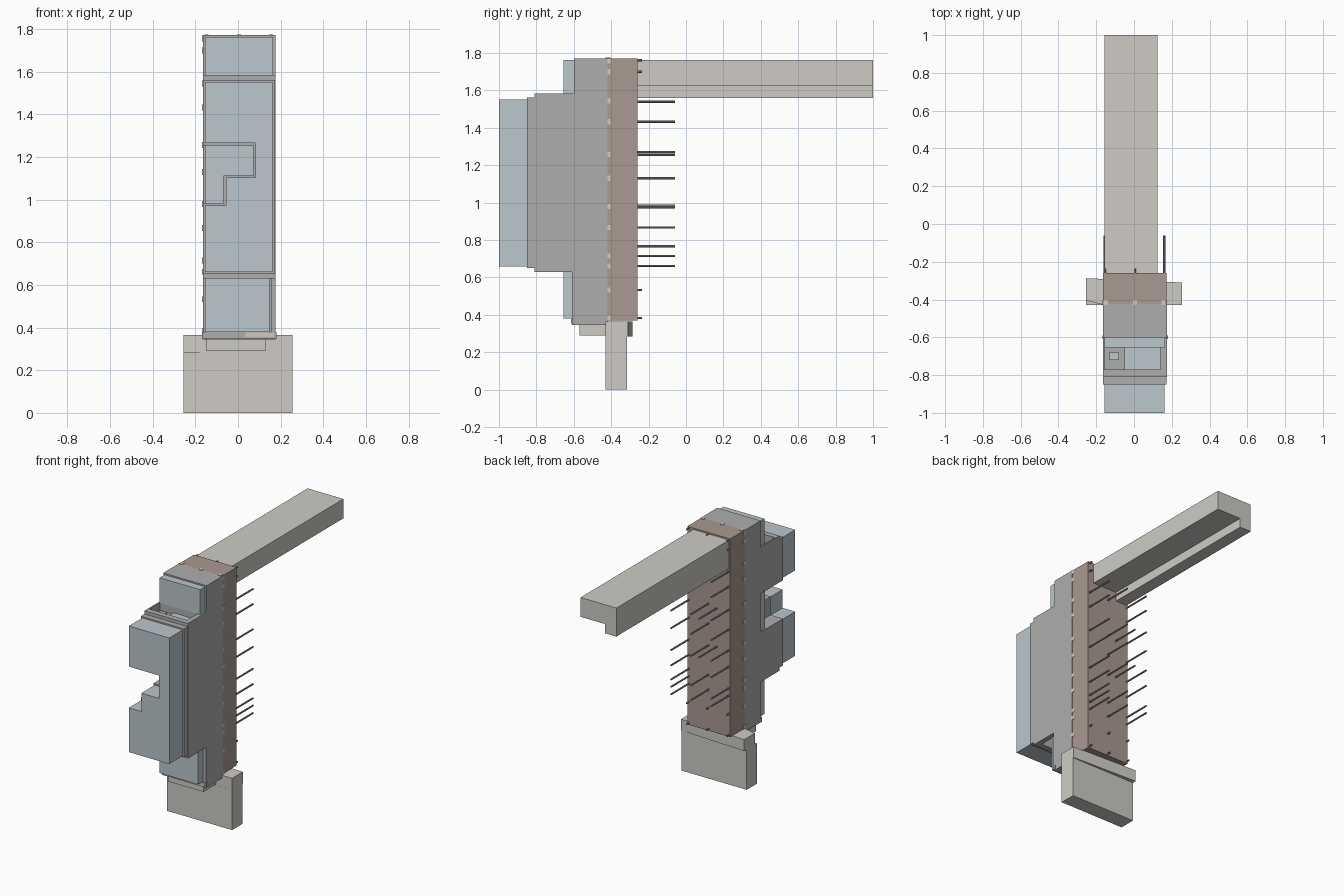
import bpy, bmesh, math
from mathutils import Vector

if "Cube" in bpy.data.objects:
    bpy.data.objects.remove(bpy.data.objects["Cube"])


def material(name, rgb):
    m = bpy.data.materials.new(name)
    m.diffuse_color = (*rgb, 1)
    m.use_nodes = True
    m.node_tree.nodes["Principled BSDF"].inputs["Base Color"].default_value = m.diffuse_color
    return m


CONCRETE = material("concrete", (0.62, 0.60, 0.56))
TIMBER = material("wall_brown", (0.40, 0.32, 0.28))
GREY = material("insulation_grey", (0.42, 0.42, 0.42))
BLUE = material("panel_blue", (0.50, 0.57, 0.61))
METAL = material("rod_metal", (0.30, 0.30, 0.30))


def finish(name, bm, mat):
    bmesh.ops.recalc_face_normals(bm, faces=bm.faces)
    me = bpy.data.meshes.new(name)
    bm.to_mesh(me)
    bm.free()
    me.materials.append(mat)
    ob = bpy.data.objects.new(name, me)
    bpy.context.collection.objects.link(ob)
    return ob


def prism(name, pts, y0, y1, mat, axis="y"):
    """Extrude a flat outline: (x, z) along y, or (x, y) along z."""
    bm = bmesh.new()
    co = (lambda p: (p[0], y0, p[1])) if axis == "y" else (lambda p: (p[0], p[1], y0))
    face = bm.faces.new([bm.verts.new(co(p)) for p in pts])
    out = bmesh.ops.extrude_face_region(bm, geom=[face])
    d = Vector((0, y1 - y0, 0)) if axis == "y" else Vector((0, 0, y1 - y0))
    bmesh.ops.translate(bm, vec=d, verts=[v for v in out["geom"] if isinstance(v, bmesh.types.BMVert)])
    return finish(name, bm, mat)


def add_box(bm, x0, x1, y0, y1, z0, z1):
    vs = bmesh.ops.create_cube(bm, size=1)["verts"]
    for v in vs:
        v.co = ((x0 + x1) / 2 + v.co.x * (x1 - x0),
                (y0 + y1) / 2 + v.co.y * (y1 - y0),
                (z0 + z1) / 2 + v.co.z * (z1 - z0))


def box(name, x0, x1, y0, y1, z0, z1, mat):
    bm = bmesh.new()
    add_box(bm, x0, x1, y0, y1, z0, z1)
    return finish(name, bm, mat)


def notched(name, x0, x1, y0, y1, z0, z1, inset, mat):
    """Layer with the stepped window opening cut in from its left edge."""
    i = inset
    pts = [(x0, z0), (x1, z0), (x1, z1), (x0, z1), (x0, 1.265 - i), (0.083 - i, 1.265 - i),
           (0.083 - i, 1.103 + i), (-0.057 - i, 1.103 + i), (-0.057 - i, 0.973 + i), (x0, 0.973 + i)]
    return prism(name, pts, y0, y1, mat)


# Floor slab with an edge rib
prism("floor_slab", [(-0.155, 1.56), (-0.065, 1.56), (-0.065, 1.625), (0.125, 1.625),
                     (0.125, 1.762), (-0.155, 1.762)], -0.26, 1.0, CONCRETE)

# Foundation, its skewed cap and the front ledge
box("foundation", -0.255, 0.255, -0.43, -0.315, 0, 0.285, CONCRETE)
prism("foundation_cap", [(-0.255, -0.405), (-0.16, -0.428), (0.255, -0.43), (0.255, -0.31),
                         (-0.255, -0.287)], 0.285, 0.366, CONCRETE, "z")
box("foundation_ledge", -0.15, 0.13, -0.57, -0.42, 0.29, 0.36, CONCRETE)

# Structural wall and the insulation behind the panels
box("wall", -0.163, 0.172, -0.42, -0.26, 0.37, 1.772, TIMBER)
box("insulation", -0.165, 0.175, -0.60, -0.42, 0.345, 1.772, GREY)

# Stepped middle layer, hollow at top and bottom
notched("carrier_back", -0.165, 0.175, -0.65, -0.598, 0.63, 1.585, 0.01, GREY)
notched("carrier_core", -0.155, 0.14, -0.77, -0.65, 0.74, 1.53, 0.01, GREY)
notched("carrier_front", -0.165, 0.175, -0.81, -0.77, 0.63, 1.585, 0.01, GREY)
box("carrier_side_right", 0.14, 0.175, -0.77, -0.65, 0.63, 1.585, GREY)
box("carrier_side_left_top", -0.165, -0.155, -0.77, -0.65, 1.255, 1.585, GREY)
box("carrier_side_left_bottom", -0.165, -0.155, -0.77, -0.65, 0.63, 0.983, GREY)
box("cavity_lining", -0.05, 0.14, -0.77, -0.65, 1.53, 1.54, BLUE)
box("cavity_peg", -0.13, -0.08, -0.72, -0.68, 1.53, 1.545, BLUE)
notched("panel_frame", -0.165, 0.173, -0.85, -0.81, 0.652, 1.562, 0.01, GREY)

# Blue facing panels
notched("main_panel", -0.155, 0.162, -1.0, -0.85, 0.66, 1.552, 0, BLUE)
box("window_backing", -0.155, 0.09, -0.66, -0.60, 0.97, 1.27, BLUE)
box("upper_panel", -0.155, 0.163, -0.655, -0.60, 1.585, 1.762, BLUE)
box("lower_panel", -0.155, 0.147, -0.655, -0.60, 0.38, 0.63, BLUE)
box("lower_side_strip", 0.155, 0.175, -0.61, -0.59, 0.38, 0.63, GREY)

# Sill under the lower panel
box("sill", -0.168, 0.18, -0.61, -0.59, 0.347, 0.38, GREY)
box("sill_cover", 0.035, 0.17, -0.615, -0.60, 0.355, 0.378, CONCRETE)

# Light fixing tabs along both side edges and across the top
bm = bmesh.new()
for z in (1.757, 1.7, 1.545, 1.433, 1.257, 1.13, 0.98, 0.867, 0.715, 0.662, 0.533, 0.383):
    for x in (-0.164, 0.173):
        add_box(bm, x - 0.004, x + 0.002, -0.43, -0.403, z - 0.014, z + 0.014)
for x in (-0.148, 0.005, 0.155):
    add_box(bm, x - 0.01, x + 0.01, -0.43, -0.403, 1.765, 1.775)
finish("fixing_tabs", bm, CONCRETE)


# Anchor rods out of the back of the wall
def add_rod(bm, x, z, y1):
    y0 = -0.27
    vs = bmesh.ops.create_cone(bm, cap_ends=True, segments=8, radius1=0.006, radius2=0.006,
                               depth=y1 - y0)["verts"]
    for v in vs:
        v.co = (x + v.co.x, (y0 + y1) / 2 + v.co.z, z + v.co.y)


bm = bmesh.new()
rods = {0.16: (1.54, 1.433, 1.255, 1.13, 0.975, 0.867, 0.767, 0.715, 0.662),
        -0.155: (1.54, 1.433, 1.27, 1.13, 0.983, 0.867, 0.715, 0.662),
        0.005: (1.54, 1.27, 1.13, 0.975, 0.767, 0.662),
        -0.06: (1.255, 0.983)}
for x, heights in rods.items():
    for z in heights:
        add_rod(bm, x, z, -0.06)
for x in (-0.155, 0.005, 0.16):
    for z in (1.762, 1.7, 0.533, 0.383):
        add_rod(bm, x, z, -0.235)
finish("anchor_rods", bm, METAL)
